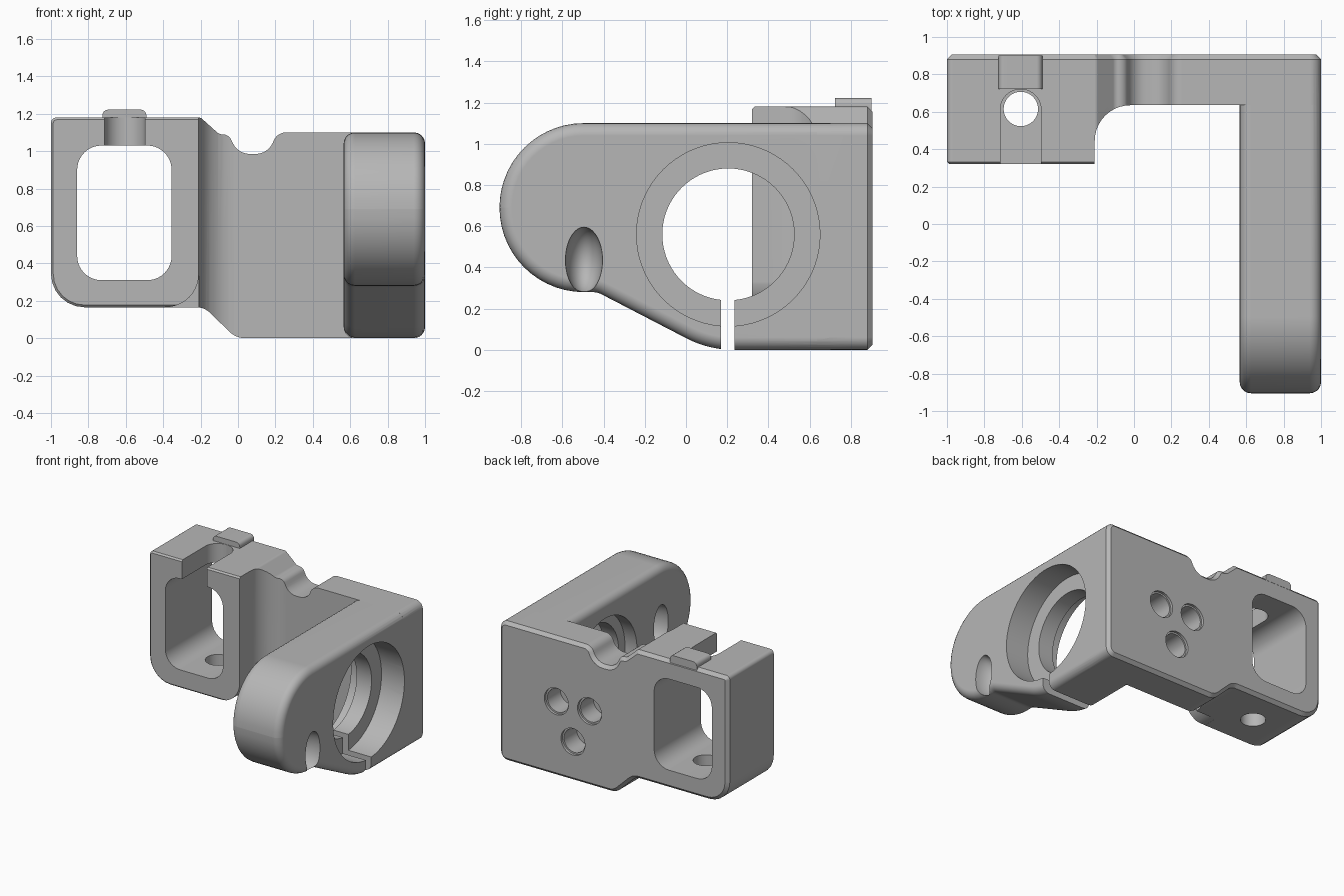
import bpy, bmesh, math
from mathutils import Vector

old = bpy.data.objects.get("Cube")
if old:
    bpy.data.objects.remove(old, do_unlink=True)

grey = bpy.data.materials.new("plain grey")
grey.use_nodes = True
colour = (0.47, 0.47, 0.47, 1)
grey.diffuse_color = colour
grey.node_tree.nodes["Principled BSDF"].inputs["Base Color"].default_value = colour


def rounded(corners, steps=10):
    """Polygon whose corners (u, v, radius) are replaced by arcs."""
    out = []
    for i, (u, v, r) in enumerate(corners):
        p = Vector((u, v))
        if r == 0:
            out.append(p)
            continue
        a = (Vector(corners[i - 1][:2]) - p).normalized()
        b = (Vector(corners[(i + 1) % len(corners)][:2]) - p).normalized()
        half = math.acos(max(-1, min(1, a.dot(b)))) / 2
        centre = p + (a + b).normalized() * (r / math.sin(half))
        start = p + a * (r / math.tan(half)) - centre
        end = p + b * (r / math.tan(half)) - centre
        sweep = math.atan2(start.x * end.y - start.y * end.x, start.dot(end))
        for k in range(steps + 1):
            t = sweep * k / steps
            c, s = math.cos(t), math.sin(t)
            out.append(centre + Vector((start.x * c - start.y * s, start.x * s + start.y * c)))
    return out


def circle(u, v, r, n=72):
    return [Vector((u + r * math.cos(math.tau * k / n), v + r * math.sin(math.tau * k / n)))
            for k in range(n)]


def prism(name, pts, axis, lo, hi, bevel_lo=0, bevel_hi=0, segments=1, skip=None):
    """Extrude a profile along an axis, with optional edge rounding on each end."""
    place = {"x": lambda u, v, w: (w, u, v),
             "y": lambda u, v, w: (u, w, v),
             "z": lambda u, v, w: (u, v, w)}[axis]
    bm = bmesh.new()
    rings = [[bm.verts.new(place(p.x, p.y, w)) for p in pts] for w in (lo, hi)]
    caps = [bm.faces.new(r) for r in rings]
    n = len(pts)
    for i in range(n):
        j = (i + 1) % n
        bm.faces.new((rings[0][i], rings[0][j], rings[1][j], rings[1][i]))
    bmesh.ops.recalc_face_normals(bm, faces=bm.faces[:])
    rims = [[e for e in cap.edges if not (skip and skip(e))] for cap in caps]
    for rim, width in zip(rims, (bevel_lo, bevel_hi)):
        if width:
            bmesh.ops.bevel(bm, geom=rim, offset=width, offset_type="OFFSET",
                            segments=segments, profile=0.5, affect="EDGES")
    mesh = bpy.data.meshes.new(name)
    bm.to_mesh(mesh)
    bm.free()
    mesh.materials.append(grey)
    obj = bpy.data.objects.new(name, mesh)
    bpy.context.collection.objects.link(obj)
    return obj


def volume(mesh):
    bm = bmesh.new()
    bm.from_mesh(mesh)
    result = bm.calc_volume()
    bm.free()
    return result


def combine(target, tool, operation):
    """Boolean that takes the first solver whose result has a sensible volume."""
    low, high = {"INTERSECT": (0.1, 1), "DIFFERENCE": (0.7, 1), "UNION": (1, 3)}[operation]
    before = volume(target.data)
    mod = target.modifiers.new("boolean", "BOOLEAN")
    mod.operation = operation
    mod.object = tool
    for solver in ("MANIFOLD", "EXACT", "FLOAT"):
        mod.solver = solver
        bpy.context.view_layer.update()
        graph = bpy.context.evaluated_depsgraph_get()
        mesh = bpy.data.meshes.new_from_object(target.evaluated_get(graph))
        if low < volume(mesh) / before < high:
            target.data = mesh
            break
    target.modifiers.clear()
    bpy.data.objects.remove(tool, do_unlink=True)


# Back plate and clamp box: plan outline crossed with front outline
body = prism("bracket", rounded([
    (-1.2, 0.2, 0), (-0.21, 0.2, 0), (-0.21, 0.635, 0.19), (1.2, 0.635, 0),
    (1.2, 1.1, 0), (-1.2, 1.1, 0)]), "z", -0.2, 1.4)
front_outline = rounded([
    (-1, 1.18, 0.03), (-1, 0.165, 0.18), (-0.18, 0.165, 0.1), (-0.01, 0, 0.12),
    (1, 0, 0.06), (1, 1.1, 0.06),
    (0.21, 1.1, 0.07), (0.16, 0.985, 0.1), (0, 0.985, 0.1),
    (-0.05, 1.09, 0.05), (-0.1, 1.09, 0.04), (-0.2, 1.18, 0.03)], 6)
combine(body, prism("outline", front_outline, "y", 0.32, 0.905, 0.012, 0.025), "INTERSECT")

# Rounded lower inner corner of the clamp box
corner = rounded([(-0.15, 0.345, 0), (-0.209, 0.345, 0), (-0.209, 0.166, 0.178),
                  (-0.39, 0.166, 0), (-0.39, 0.1, 0), (-0.15, 0.1, 0)])
combine(body, prism("corner_cutter", corner, "y", 0.25, 0.45), "DIFFERENCE")

# Side arm with a round nose
arm_outline = rounded([
    (0.7, 1.1, 0), (-0.905, 1.1, 0.409), (-0.905, 0.28, 0.409),
    (-0.43, 0.28, 0.1), (0.11, 0, 0.5), (0.7, 0, 0)], 14)
arm = prism("side_arm", arm_outline, "x", 0.565, 1, 0.06, 0.06, 5,
            skip=lambda e: all(v.co.y > 0.69 for v in e.verts))
combine(body, arm, "UNION")

# Tab on top of the clamp box
tab = rounded([(-0.725, 1.1, 0), (-0.49, 1.1, 0), (-0.49, 1.222, 0.03), (-0.725, 1.222, 0.03)], 4)
combine(body, prism("top_tab", tab, "y", 0.722, 0.9), "UNION")

# Stepped bore and clamping slit in the arm
bore_y, bore_z = 0.205, 0.56
for radius, lo, hi in ((0.32, 0.4, 1.2), (0.445, 0.8, 1.2), (0.4, 0.4, 0.67)):
    combine(body, prism("bore_cutter", circle(bore_y, bore_z, radius), "x", lo, hi), "DIFFERENCE")
slit = rounded([(0.17, -0.1, 0), (0.235, -0.1, 0), (0.235, 0.4, 0), (0.17, 0.4, 0)])
combine(body, prism("slit_cutter", slit, "x", 0.4, 1.2), "DIFFERENCE")

# Window, top slot and drain hole of the clamp box
window = rounded([(-0.86, 0.31, 0.13), (-0.355, 0.31, 0.13),
                  (-0.355, 1.03, 0.13), (-0.86, 1.03, 0.13)])
combine(body, prism("window_cutter", window, "y", 0.1, 1.1), "DIFFERENCE")
slot = rounded([(-0.715, 0.2, 0), (-0.497, 0.2, 0),
                (-0.497, 0.72, 0.108), (-0.715, 0.72, 0.108)])
combine(body, prism("slot_cutter", slot, "z", 0.8, 1.4), "DIFFERENCE")
combine(body, prism("hole_cutter", circle(-0.605, 0.615, 0.092, 40), "z", 0, 0.6), "DIFFERENCE")

# Three blind holes with a small countersink in the back
for x, z in ((0.5, 0.59), (0.21, 0.59), (0.355, 0.31)):
    for radius, depth in ((0.092, 0.18), (0.105, 0.02)):
        combine(body, prism("screw_cutter", circle(x, z, radius, 40), "y", 0.905 - depth, 1),
                "DIFFERENCE")

# Oval recesses on both sides of the arm
for x, z in ((1, 0.435), (0.565, 0.64)):
    bpy.ops.mesh.primitive_uv_sphere_add(segments=32, ring_count=20, location=(x, -0.495, z))
    dimple = bpy.context.object
    dimple.scale = (0.15, 0.09, 0.16)
    dimple.data.materials.append(grey)
    combine(body, dimple, "DIFFERENCE")

# Smooth the curved faces, keep flat faces crisp
bpy.ops.object.select_all(action="DESELECT")
body.select_set(True)
bpy.context.view_layer.objects.active = body
bpy.ops.object.shade_smooth_by_angle(angle=math.radians(30))
weighted = body.modifiers.new("weighted normals", "WEIGHTED_NORMAL")
weighted.keep_sharp = True
